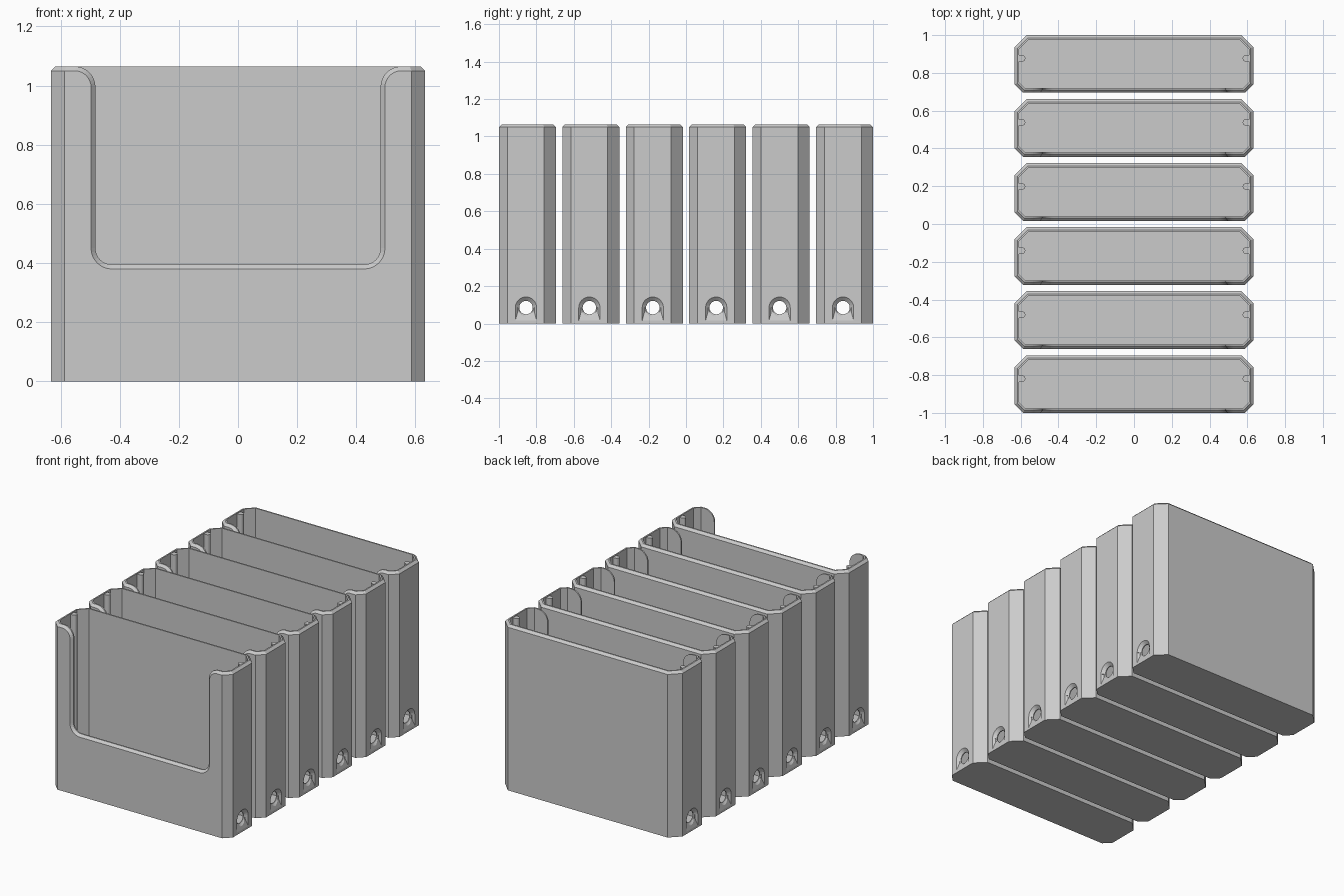
import bpy, bmesh
from math import sin, cos, pi, radians
from mathutils import Vector, Matrix

old = bpy.data.objects.get("Cube")
if old:
    bpy.data.objects.remove(old, do_unlink=True)

COUNT, PITCH = 6, 0.339
HALF_W, HALF_D, HEIGHT = 0.632, 0.1525, 1.065
WALL, BEVEL, FLOOR = 0.024, 0.015, 0.024
FRONT_CUT, BACK_CUT = 0.045, 0.063
HOLE_Y, HOLE_Z = -0.008, 0.085

grey = bpy.data.materials.new("light_grey_plastic")
grey.use_nodes = True
colour = (0.6, 0.6, 0.6, 1)
grey.diffuse_color = colour
grey.node_tree.nodes["Principled BSDF"].inputs["Base Color"].default_value = colour


def loft(name, loops):
    """Solid skinned through matching loops of points, capped at both ends."""
    bm = bmesh.new()
    rings = [[bm.verts.new(p) for p in loop] for loop in loops]
    n = len(rings[0])
    for a, b in zip(rings, rings[1:]):
        for i in range(n):
            j = (i + 1) % n
            bm.faces.new((a[i], a[j], b[j], b[i]))
    bm.faces.new(rings[0])
    bm.faces.new(rings[-1])
    bmesh.ops.recalc_face_normals(bm, faces=bm.faces)
    mesh = bpy.data.meshes.new(name)
    bm.to_mesh(mesh)
    bm.free()
    mesh.materials.append(grey)
    obj = bpy.data.objects.new(name, mesh)
    bpy.context.collection.objects.link(obj)
    return obj


def outline(inset, z):
    """Chamfered rectangle, moved evenly inward."""
    x, y = HALF_W - inset, HALF_D - inset
    f, b = FRONT_CUT - 0.586 * inset, BACK_CUT - 0.586 * inset
    right = [(x - f, -y), (x, -y + f), (x, y - b), (x - b, y)]
    left = [(-px, py) for px, py in reversed(right)]
    return [Vector((px, py, z)) for px, py in right + left]


def notch_loop(y, d):
    """U-shaped opening with rounded shoulders; d shrinks it."""
    half = []
    for i in range(9):                       # lower inside corner
        a = -pi / 2 + pi / 2 * i / 8
        r = 0.07 - d
        half.append((0.427 + r * cos(a), 0.45 + r * sin(a)))
    for i in range(9):                       # upper outside shoulder
        a = pi - radians(87) * i / 8
        r = 0.055 + d
        half.append((0.552 + r * cos(a), 0.995 + r * sin(a)))
    half.append((half[-1][0], 1.2))
    pts = half + [(-x, z) for x, z in reversed(half)]
    return [Vector((x, y, z)) for x, z in pts]


def disc(side, x, r, dz=0):
    return [Vector((side * x, HOLE_Y + r * cos(2 * pi * i / 24),
                    HOLE_Z + dz + r * sin(2 * pi * i / 24))) for i in range(24)]


def groove_loop(side, x, half_w, low):
    pts = [(-half_w, HOLE_Z), (-half_w, low), (half_w, low), (half_w, HOLE_Z)]
    return [Vector((side * x, HOLE_Y + y, z)) for y, z in pts]


# Tray shell: outer wall, bevelled rim, inner wall, floor
tray = loft("tray_1", [outline(0, 0), outline(0, HEIGHT - BEVEL), outline(BEVEL, HEIGHT),
                       outline(WALL, HEIGHT), outline(WALL, FLOOR)])

# Front opening with bevelled edge
cutters = [loft("front_notch_cutter", [
    notch_loop(-HALF_D - 0.01, -0.01), notch_loop(-HALF_D + BEVEL, BEVEL),
    notch_loop(-HALF_D + 0.05, BEVEL)])]

# Side holes with a flared mouth and a lead-in groove fading downward
for side in (1, -1):
    cutters.append(loft("hole_cutter", [
        disc(side, HALF_W + 0.01, 0.057), disc(side, HALF_W, 0.057),
        disc(side, HALF_W - 0.018, 0.036), disc(side, HALF_W - 0.06, 0.036)]))
    cutters.append(loft("groove_cutter", [
        groove_loop(side, HALF_W + 0.01, 0.057, -0.02),
        groove_loop(side, HALF_W, 0.057, 0.015),
        groove_loop(side, HALF_W - 0.013, 0.045, 0.06)]))

for cutter in cutters:
    cutter.hide_render = True
    mod = tray.modifiers.new(cutter.name, "BOOLEAN")
    mod.operation = "DIFFERENCE"
    mod.solver = "EXACT"
    mod.object = cutter

bpy.context.view_layer.update()
graph = bpy.context.evaluated_depsgraph_get()
shell = bpy.data.meshes.new_from_object(tray.evaluated_get(graph))
tray.modifiers.clear()
tray.data = shell
for cutter in cutters:
    bpy.data.objects.remove(cutter, do_unlink=True)


# Round-nosed upright rib on each inner side wall
def rib_loop(side, z):
    r, nose = 0.017, HALF_W - 0.04
    pts = [(HALF_W - 0.015, r)]
    for i in range(9):
        a = pi / 2 + pi * i / 8
        pts.append((nose + r * cos(a), r * sin(a)))
    pts.append((HALF_W - 0.015, -r))
    return [Vector((side * x, 0.029 + y, z)) for x, y in pts]


ribs = [loft(name, [rib_loop(side, 0.16), rib_loop(side, HEIGHT - 0.005)])
        for name, side in (("left_rib_1", 1), ("right_rib_1", -1))]

# Row of identical trays from front to back
for k in range(COUNT):
    y = (k - (COUNT - 1) / 2) * PITCH
    for part in [tray] + ribs:
        obj = part
        if k:
            obj = part.copy()
            obj.name = part.name[:-1] + str(k + 1)
            bpy.context.collection.objects.link(obj)
        obj.location.y = y
